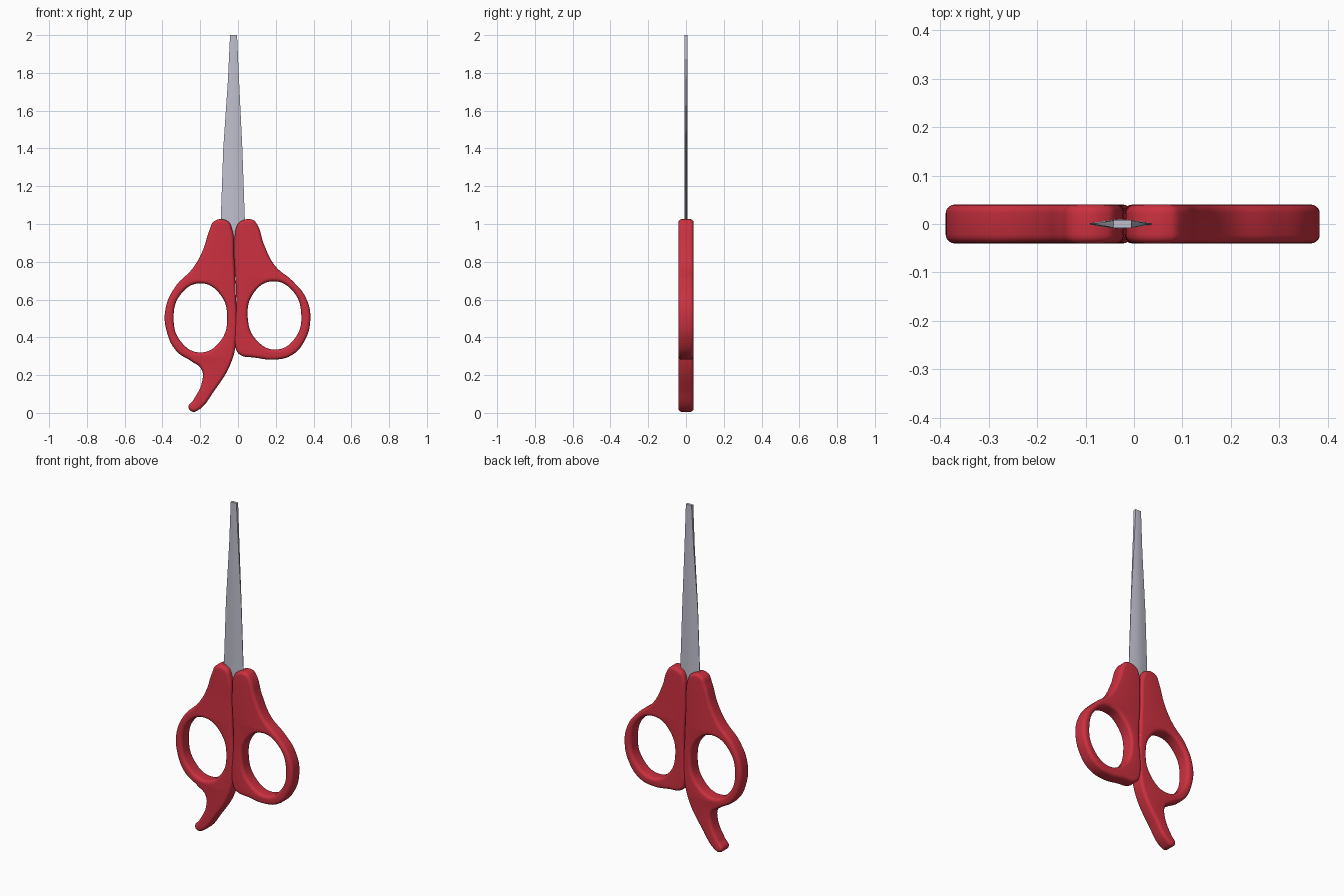
import bpy, bmesh, math

if "Cube" in bpy.data.objects:
    bpy.data.objects.remove(bpy.data.objects["Cube"])


def material(name, color):
    m = bpy.data.materials.new(name)
    m.diffuse_color = color
    m.use_nodes = True
    m.node_tree.nodes["Principled BSDF"].inputs["Base Color"].default_value = m.diffuse_color
    return m


red = material("red_plastic", (0.60, 0.03, 0.05, 1))
steel = material("steel", (0.53, 0.53, 0.62, 1))


def add_loop(curve, pts):
    s = curve.splines.new('BEZIER')
    s.bezier_points.add(len(pts) - 1)
    for bp, (x, z) in zip(s.bezier_points, pts):
        bp.co = (x, z, 0)
        bp.handle_left_type = bp.handle_right_type = 'AUTO'
    s.use_cyclic_u = True
    s.resolution_u = 8


def ellipse(cx, cz, rx, rz, tilt):
    pts = []
    for i in range(8):
        a = i * math.pi / 4
        x, z = rx * math.cos(a), rz * math.sin(a)
        pts.append((cx + x * math.cos(tilt) - z * math.sin(tilt),
                    cz + x * math.sin(tilt) + z * math.cos(tilt)))
    return pts


def handle(name, outline, hole):
    # filled outline with a finger hole, thickened and rounded at the rims
    c = bpy.data.curves.new(name, 'CURVE')
    c.dimensions = '2D'
    c.fill_mode = 'BOTH'
    add_loop(c, outline)
    add_loop(c, hole)
    bevel = 0.018
    c.extrude = 0.04 - bevel
    c.bevel_depth = bevel
    c.bevel_resolution = 4
    c.offset = -bevel
    ob = bpy.data.objects.new(name, c)
    bpy.context.collection.objects.link(ob)
    ob.rotation_euler.x = math.pi / 2
    bpy.ops.object.select_all(action='DESELECT')
    ob.select_set(True)
    bpy.context.view_layer.objects.active = ob
    bpy.ops.object.convert(target='MESH')
    ob = bpy.context.object
    bm = bmesh.new()
    bm.from_mesh(ob.data)
    bmesh.ops.remove_doubles(bm, verts=bm.verts, dist=0.0003)
    bmesh.ops.recalc_face_normals(bm, faces=bm.faces)
    bm.to_mesh(ob.data)
    bm.free()
    ob.data.materials.clear()
    ob.data.materials.append(red)
    bpy.ops.object.shade_smooth_by_angle(angle=math.radians(40))


# Left handle with the finger rest tail
handle("left_handle", [
    (-0.125, 1.016), (-0.055, 1.015), (-0.032, 0.975), (-0.02, 0.82), (-0.013, 0.65),
    (-0.008, 0.40), (-0.035, 0.27), (-0.125, 0.118), (-0.215, 0.012), (-0.243, 0.007),
    (-0.262, 0.03), (-0.235, 0.07), (-0.19, 0.165), (-0.193, 0.23), (-0.246, 0.273),
    (-0.325, 0.326), (-0.377, 0.43), (-0.384, 0.55), (-0.332, 0.668), (-0.24, 0.765),
    (-0.188, 0.856), (-0.15, 0.97)],
    ellipse(-0.199, 0.503, 0.142, 0.183, 0.0))

# Right handle
handle("right_handle", [
    (0.012, 1.012), (0.075, 1.023), (0.1, 1.0), (0.137, 0.893), (0.195, 0.78),
    (0.29, 0.697), (0.358, 0.612), (0.383, 0.495), (0.345, 0.368), (0.28, 0.303),
    (0.193, 0.282), (0.087, 0.293), (0.012, 0.307), (-0.012, 0.34), (-0.009, 0.60),
    (-0.018, 0.90), (-0.008, 0.985)],
    ellipse(0.193, 0.516, 0.142, 0.181, 0.06))

# Closed blades: lofted lens section, thin at the cutting edges
sections = [(0.72, -0.075, 0.03), (1.0, -0.092, 0.037), (1.4, -0.078, 0.023),
            (1.75, -0.054, 0.006), (2.0, -0.042, -0.005)]
profile = [(0, 0.0015), (0.22, 0.006), (0.4, 0.009), (0.6, 0.009), (0.78, 0.006), (1, 0.0015)]
bm = bmesh.new()
rings = []
for z, x0, x1 in sections:
    k = max(0, (z - 1.4) / 0.6)
    ys = [(t, y + (0.008 - y) * k) for t, y in profile]
    loop = [(t, -y) for t, y in ys] + [(t, y) for t, y in reversed(ys)]
    rings.append([bm.verts.new((x0 + (x1 - x0) * t, y, z)) for t, y in loop])
for a, b in zip(rings, rings[1:]):
    for i in range(len(a)):
        j = (i + 1) % len(a)
        bm.faces.new((a[i], a[j], b[j], b[i]))
bm.faces.new(rings[0][::-1])
bm.faces.new(rings[-1])
bmesh.ops.recalc_face_normals(bm, faces=bm.faces)
me = bpy.data.meshes.new("blades")
bm.to_mesh(me)
bm.free()
me.materials.append(steel)
blades = bpy.data.objects.new("blades", me)
bpy.context.collection.objects.link(blades)
bpy.ops.object.select_all(action='DESELECT')
blades.select_set(True)
bpy.context.view_layer.objects.active = blades
bpy.ops.object.shade_smooth_by_angle(angle=math.radians(30))
